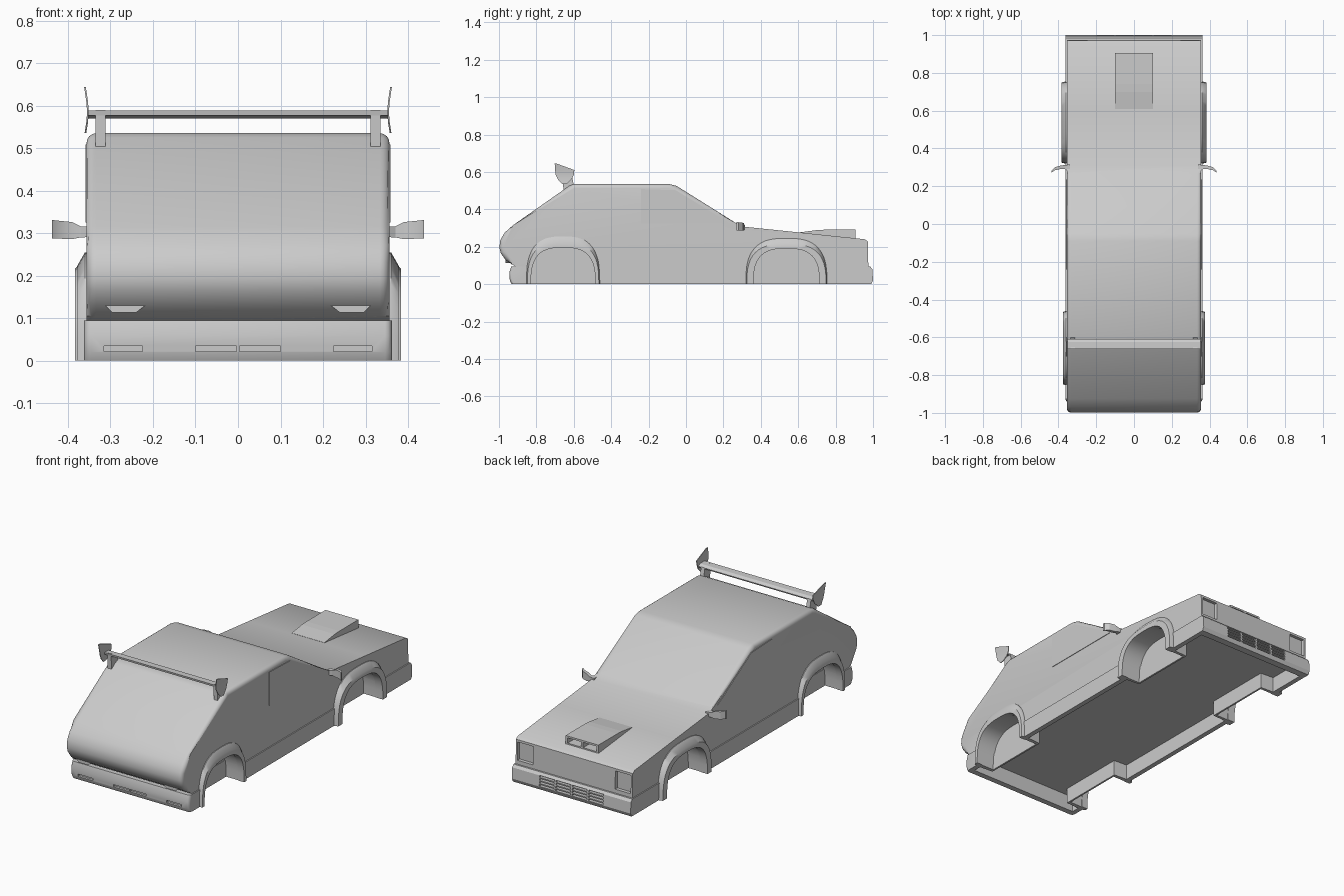
import bpy, bmesh, math

if "Cube" in bpy.data.objects:
    bpy.data.objects.remove(bpy.data.objects["Cube"])


def finish(name, bm):
    bmesh.ops.recalc_face_normals(bm, faces=bm.faces[:])
    me = bpy.data.meshes.new(name)
    bm.to_mesh(me)
    bm.free()
    ob = bpy.data.objects.new(name, me)
    bpy.context.collection.objects.link(ob)
    return ob


def add_loft(bm, sections):
    """Closed tube through equal-length point loops, capped at both ends."""
    rings = [[bm.verts.new(p) for p in s] for s in sections]
    n = len(rings[0])
    for a, b in zip(rings, rings[1:]):
        for i in range(n):
            bm.faces.new((a[i], a[(i + 1) % n], b[(i + 1) % n], b[i]))
    bm.faces.new(rings[0][::-1])
    bm.faces.new(rings[-1])


def add_prism(bm, profile, x0, x1):
    """Side profile of (y, z) points extruded along x."""
    add_loft(bm, [[(x, y, z) for y, z in profile] for x in (x0, x1)])


def add_box(bm, x0, x1, y0, y1, z0, z1):
    add_prism(bm, [(y0, z0), (y1, z0), (y1, z1), (y0, z1)], x0, x1)


def activate(ob):
    bpy.ops.object.select_all(action='DESELECT')
    ob.select_set(True)
    bpy.context.view_layer.objects.active = ob


def cut(ob, bm):
    cutter = finish("cutter", bm)
    cutter.hide_render = True
    mod = ob.modifiers.new("cut", 'BOOLEAN')
    mod.operation, mod.solver, mod.object = 'DIFFERENCE', 'EXACT', cutter
    activate(ob)
    bpy.ops.object.modifier_apply(modifier=mod.name)
    bpy.data.objects.remove(cutter)


def smooth(ob, angle=30):
    activate(ob)
    bpy.ops.object.shade_smooth_by_angle(angle=math.radians(angle))


def side_bevel(bm, half, test, offset, segments):
    """Round the outline edges of the two flat sides where test(midpoint)."""
    edges = [e for e in bm.edges
             if abs(e.verts[0].co.x - e.verts[1].co.x) < 1e-5
             and abs(abs(e.verts[0].co.x) - half) < 1e-5
             and test((e.verts[0].co + e.verts[1].co) / 2)]
    bmesh.ops.bevel(bm, geom=edges, offset=offset, segments=segments,
                    profile=0.5, affect='EDGES')


def arch(c, a, b, n=24):
    """Squarish wheel-arch curve in (y, z)."""
    pts = []
    for i in range(n + 1):
        t = math.pi * i / n
        co, si = math.cos(t), max(0.0, math.sin(t))
        pts.append((c + a * math.copysign(abs(co) ** 0.7, co),
                    b * (si ** 0.7 if si > 1e-6 else 0)))
    return pts


# centre y, inner half width, inner top, outer half width, outer top, flare x
ARCHES = [(0.537, 0.176, 0.19, 0.218, 0.245, 0.384),
          (-0.657, 0.172, 0.195, 0.197, 0.255, 0.377)]


def arch_cutter(x_in):
    bm = bmesh.new()
    for c, a, b, *_ in ARCHES:
        p = arch(c, a + 0.003, b + 0.003)
        p = [(p[0][0], -0.05)] + p + [(p[-1][0], -0.05)]
        for s in (1, -1):
            add_prism(bm, p, s * x_in, s * 0.5)
    return bm


# body shell: long hood at +y, sloping tail at -y
W = 0.356
bm = bmesh.new()
add_prism(bm, [(-0.90, 0.088), (-0.93, 0.105), (-0.965, 0.13), (-0.99, 0.165),
               (-0.998, 0.195), (-0.993, 0.235), (-0.97, 0.275), (-0.925, 0.315),
               (-0.625, 0.525), (-0.60, 0.535), (-0.09, 0.535), (-0.05, 0.525),
               (0.27, 0.325), (0.31, 0.307), (0.60, 0.277), (0.955, 0.24),
               (0.972, 0.228), (0.975, 0.088)], -W, W)
side_bevel(bm, W, lambda m: m.z > 0.1 and m.y < 0.29, 0.022, 4)
body = finish("body", bm)
cut(body, arch_cutter(0.262))

# headlight pockets in the nose
bm = bmesh.new()
for s in (1, -1):
    add_box(bm, *sorted((s * 0.25, s * 0.345)), 0.955, 1.05, 0.115, 0.215)
cut(body, bm)
smooth(body)

# nearly flush door windows
bm = bmesh.new()
for s in (1, -1):
    add_prism(bm, [(-0.24, 0.325), (0.235, 0.325), (-0.055, 0.502), (-0.24, 0.508)],
              s * (W - 0.004), s * (W + 0.003))
finish("door_windows", bm)

# lower tray: sills and both bumpers, hollow below
T = 0.362
bm = bmesh.new()
add_prism(bm, [(-0.932, 0.0), (-0.942, 0.02), (-0.945, 0.06), (-0.935, 0.094),
               (0.985, 0.094), (0.996, 0.08), (1.0, 0.02), (0.99, 0.0)], -T, T)
side_bevel(bm, T, lambda m: m.y < -0.9, 0.016, 3)
tray = finish("bumpers_and_sills", bm)
cut(tray, arch_cutter(0.265))
half = [(0.335, 0.95), (0.335, 0.735), (0.255, 0.73), (0.255, 0.345), (0.335, 0.34),
        (0.335, -0.46), (0.255, -0.465), (0.255, -0.85), (0.335, -0.855), (0.335, -0.90)]
plan = half + [(-x, y) for x, y in half[::-1]]
bm = bmesh.new()
add_loft(bm, [[(x, y, z) for x, y in plan] for z in (-0.05, 0.086)])
cut(tray, bm)

# bumper slots: front grille grid and four rear slots
bm = bmesh.new()
for i in range(4):
    for j in range(4):
        x, z = -0.15 + 0.1 * i, 0.022 + 0.016 * j
        add_box(bm, x - 0.045, x + 0.045, 0.98, 1.05, z, z + 0.01)
for x0, x1 in ((-0.315, -0.225), (-0.10, -0.003), (0.003, 0.10), (0.225, 0.315)):
    add_box(bm, x0, x1, -1.05, -0.93, 0.022, 0.035)
cut(tray, bm)
smooth(tray)

# flared wheel arches
bm = bmesh.new()
for c, a, b, oa, ob_, fx in ARCHES:
    for s in (1, -1):
        rails = [(arch(c, oa, ob_), 0.34), (arch(c, oa, ob_), W + 0.004),
                 (arch(c, oa - 0.006, ob_ - 0.03), fx), (arch(c, a, b), fx),
                 (arch(c, a, b), 0.34)]
        add_loft(bm, [[(s * x, r[i][0], r[i][1]) for r, x in rails]
                      for i in range(len(rails[0][0]))])
smooth(finish("wheel_arch_flares", bm), 40)

# hood scoop with two intakes
bm = bmesh.new()
add_prism(bm, [(0.61, 0.23), (0.61, 0.277), (0.70, 0.289), (0.74, 0.291),
               (0.905, 0.291), (0.905, 0.23)], -0.10, 0.10)
scoop = finish("hood_scoop", bm)
bm = bmesh.new()
for s in (1, -1):
    add_box(bm, *sorted((s * 0.007, s * 0.088)), 0.85, 0.95, 0.252, 0.281)
cut(scoop, bm)

# tail lamps under the rear edge
bm = bmesh.new()
for s in (1, -1):
    add_loft(bm, [[(s * x, y, z) for x, z in ((0.24, 0.113), (0.295, 0.113),
                                              (0.312, 0.13), (0.218, 0.13))]
                  for y in (-0.965, -0.90)])
finish("tail_lamps", bm)

# rear wing: blade, posts, curved end plates
bm = bmesh.new()
add_prism(bm, [(-0.662, 0.588), (-0.625, 0.587), (-0.61, 0.577), (-0.612, 0.57),
               (-0.63, 0.572), (-0.66, 0.577)], -0.352, 0.352)
finish("wing_blade", bm)
bm = bmesh.new()
for s in (1, -1):
    add_prism(bm, [(-0.655, 0.495), (-0.60, 0.53), (-0.61, 0.578), (-0.66, 0.59)],
              s * 0.312, s * 0.335)
finish("wing_posts", bm)
bm = bmesh.new()
for s in (1, -1):
    rows = [(-0.662, -0.638, 0.535, 0.006), (-0.685, -0.612, 0.56, 0.002),
            (-0.697, -0.60, 0.585, 0.0), (-0.70, -0.597, 0.61, 0.002),
            (-0.702, -0.69, 0.644, 0.007)]
    add_loft(bm, [[(s * (0.351 + d), y0, z), (s * (0.351 + d), y1, z),
                   (s * (0.355 + d), y1, z), (s * (0.355 + d), y0, z)]
                  for y0, y1, z, d in rows])
smooth(finish("wing_end_plates", bm))

# door mirrors
bm = bmesh.new()
for s in (1, -1):
    add_loft(bm, [[(s * x, y + i * hy, z + j * hz)
                   for i, j in ((-1, -1), (1, -1), (1, 1), (-1, 1))]
                  for x, y, z, hy, hz in ((0.34, 0.295, 0.303, 0.02, 0.012),
                                          (0.37, 0.302, 0.303, 0.010, 0.013),
                                          (0.39, 0.300, 0.306, 0.009, 0.020),
                                          (0.42, 0.292, 0.308, 0.008, 0.021),
                                          (0.438, 0.275, 0.309, 0.005, 0.022))])
smooth(finish("door_mirrors", bm))
